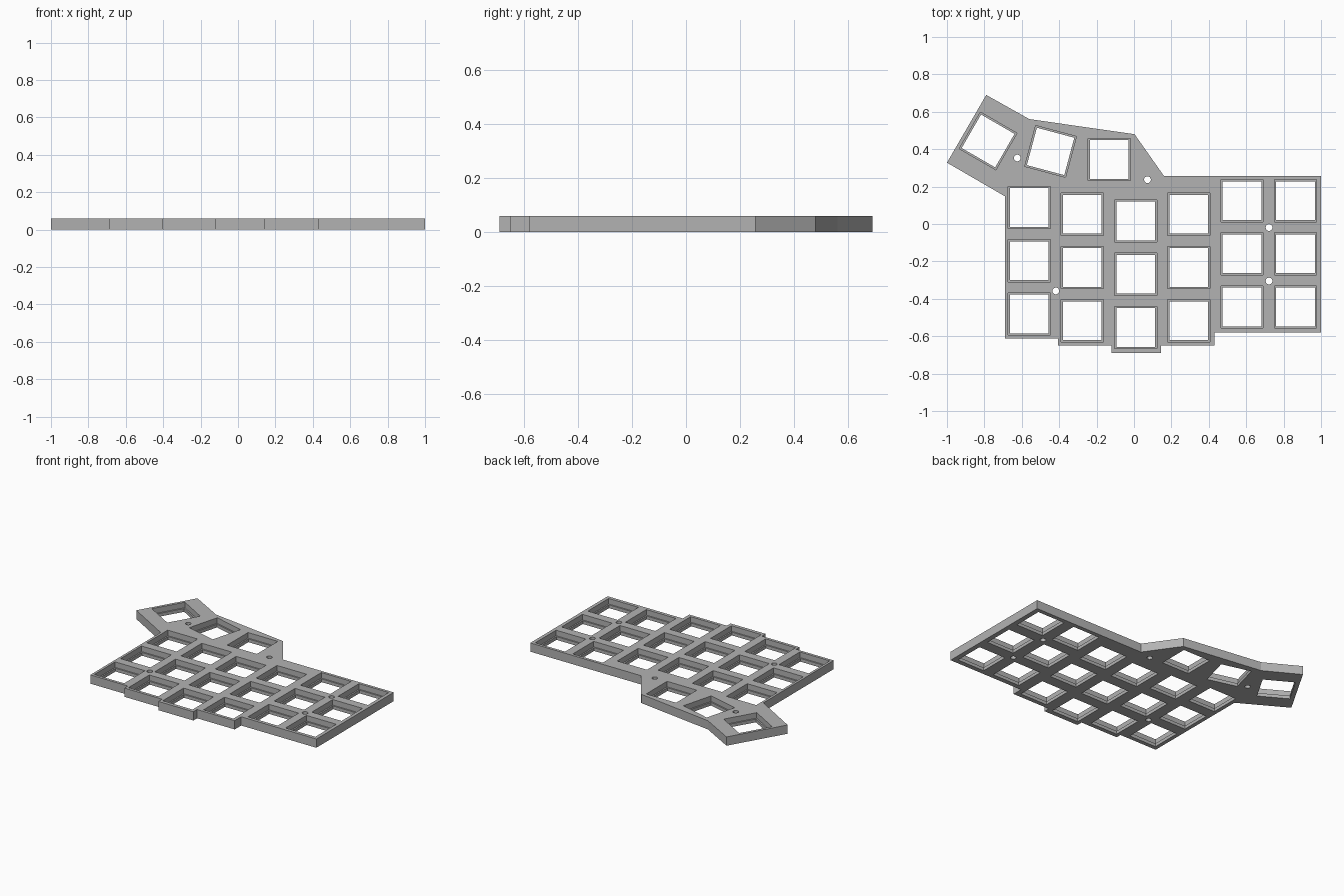
import bpy, bmesh
from math import radians, cos, sin, pi
from mathutils import Vector

if "Cube" in bpy.data.objects:
    bpy.data.objects.remove(bpy.data.objects["Cube"])

TOP, LEDGE = 0.06, 0.022      # plate height and height of the switch ledge
WIDE, NARROW = 0.226, 0.207   # socket size above and below the ledge
PITCH = 0.2845

OUTLINE = [(-0.69, -0.613), (-0.405, -0.613), (-0.405, -0.65), (-0.12, -0.65),
           (-0.12, -0.69), (0.145, -0.69), (0.145, -0.65), (0.43, -0.65),
           (0.43, -0.58), (1, -0.58), (1, 0.257), (0.16, 0.257), (0.003, 0.48),
           (-0.56, 0.561), (-0.79, 0.69), (-1, 0.328), (-0.69, 0.148)]

# Key columns: x and y of the top key; three keys each
COLUMNS = [(-0.56, 0.088), (-0.276, 0.052), (0.009, 0.016),
           (0.293, 0.052), (0.578, 0.125), (0.863, 0.125)]
# Thumb keys: x, y, rotation
THUMBS = [(-0.132, 0.345, 0), (-0.446, 0.388, -15), (-0.78, 0.444, -30)]
SCREWS = [(-0.624, 0.353), (0.072, 0.237), (-0.418, -0.358),
          (0.722, -0.019), (0.722, -0.305)]

keys = [(x, y - row * PITCH, 0) for x, y in COLUMNS for row in range(3)] + THUMBS

bm = bmesh.new()


def ngon(x, y, radius, sides, turn=0):
    return [(x + radius * cos(turn + 2 * pi * i / sides),
             y + radius * sin(turn + 2 * pi * i / sides)) for i in range(sides)]


def square(key, size):
    x, y, angle = key
    return ngon(x, y, size / 2 ** 0.5, 4, radians(angle + 45))


def loop(points, z):
    return [bm.verts.new((x, y, z)) for x, y in points]


def bridge(a, b):
    for i in range(len(a)):
        j = (i + 1) % len(a)
        bm.faces.new((a[i], a[j], b[j], b[i]))


def cap(loops, normal):
    edges = []
    for ring in loops:
        for i, v in enumerate(ring):
            other = ring[(i + 1) % len(ring)]
            edges.append(bm.edges.get((v, other)) or bm.edges.new((v, other)))
    bmesh.ops.triangle_fill(bm, edges=edges, use_beauty=True, normal=Vector(normal))


upper, lower = [], []

# Outer wall and screw holes run straight through
for points in [OUTLINE] + [ngon(x, y, 0.018, 24) for x, y in SCREWS]:
    low, high = loop(points, 0), loop(points, TOP)
    bridge(low, high)
    lower.append(low)
    upper.append(high)

# Stepped switch sockets
for key in keys:
    rings = [loop(square(key, size), z) for size, z in
             ((NARROW, 0), (NARROW, LEDGE), (WIDE, LEDGE), (WIDE, TOP))]
    for a, b in zip(rings, rings[1:]):
        bridge(a, b)
    lower.append(rings[0])
    upper.append(rings[-1])

# Top and bottom surfaces
cap(upper, (0, 0, 1))
cap(lower, (0, 0, -1))
bmesh.ops.recalc_face_normals(bm, faces=bm.faces[:])

mesh = bpy.data.meshes.new("switch_plate")
bm.to_mesh(mesh)
bm.free()
plate = bpy.data.objects.new("switch_plate", mesh)
bpy.context.collection.objects.link(plate)

grey = bpy.data.materials.new("plain grey")
grey.use_nodes = True
color = (0.45, 0.45, 0.45, 1)
grey.diffuse_color = color
grey.node_tree.nodes["Principled BSDF"].inputs["Base Color"].default_value = color
mesh.materials.append(grey)
